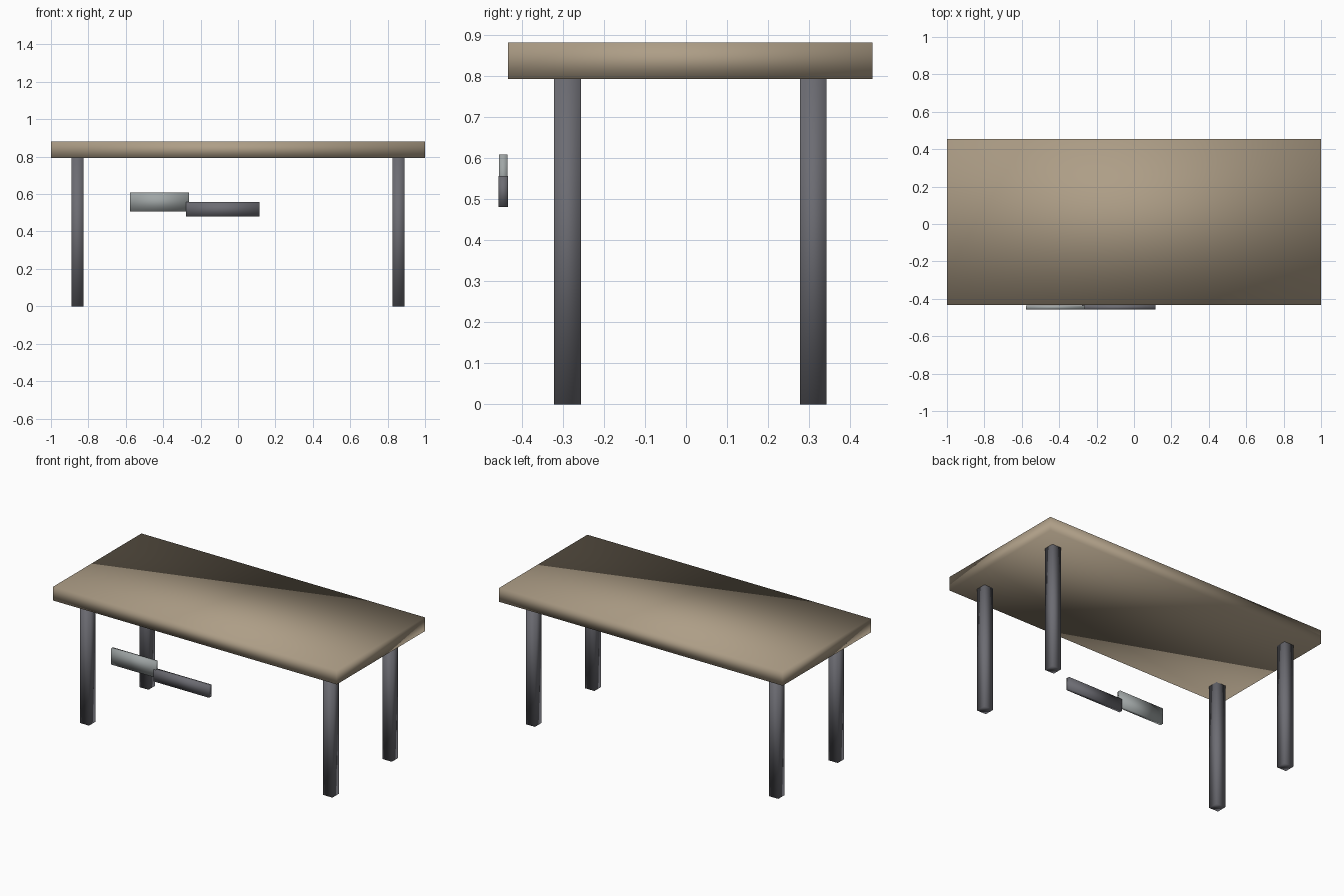
import bpy

if "Cube" in bpy.data.objects:
    bpy.data.objects.remove(bpy.data.objects["Cube"])


def material(name, rgb):
    mat = bpy.data.materials.new(name)
    mat.diffuse_color = (*rgb, 1.0)
    mat.use_nodes = True
    mat.node_tree.nodes["Principled BSDF"].inputs["Base Color"].default_value = mat.diffuse_color
    return mat


wood = material("wood", (0.42, 0.34, 0.24))
dark_metal = material("dark_metal", (0.15, 0.15, 0.17))
light_metal = material("light_metal", (0.35, 0.38, 0.38))


def box(name, x, y, z, mat):
    """Softly shaded box spanning the given (min, max) ranges."""
    bpy.ops.mesh.primitive_cube_add(size=1, location=[(a + b) / 2 for a, b in (x, y, z)])
    obj = bpy.context.object
    obj.name = name
    obj.scale = [b - a for a, b in (x, y, z)]
    bpy.ops.object.transform_apply(location=False, rotation=False, scale=True)
    bpy.ops.object.shade_smooth()
    obj.data.materials.append(mat)
    return obj


# Thick table top
TOP_UNDERSIDE = 0.794
box("table_top", (-1, 1), (-0.434, 0.455), (TOP_UNDERSIDE, 0.882), wood)

# Four square legs
LEG = 0.0325
for side, x in (("left", -0.858), ("right", 0.858)):
    for end, y in (("front", -0.289), ("back", 0.31)):
        box(f"{end}_{side}_leg", (x - LEG, x + LEG), (y - LEG, y + LEG),
            (0, TOP_UNDERSIDE), dark_metal)

# Two overlapping plates hanging below the front edge
box("light_plate", (-0.578, -0.262), (-0.456, -0.435), (0.508, 0.609), light_metal)
box("dark_plate", (-0.277, 0.116), (-0.457, -0.434), (0.481, 0.557), dark_metal)
